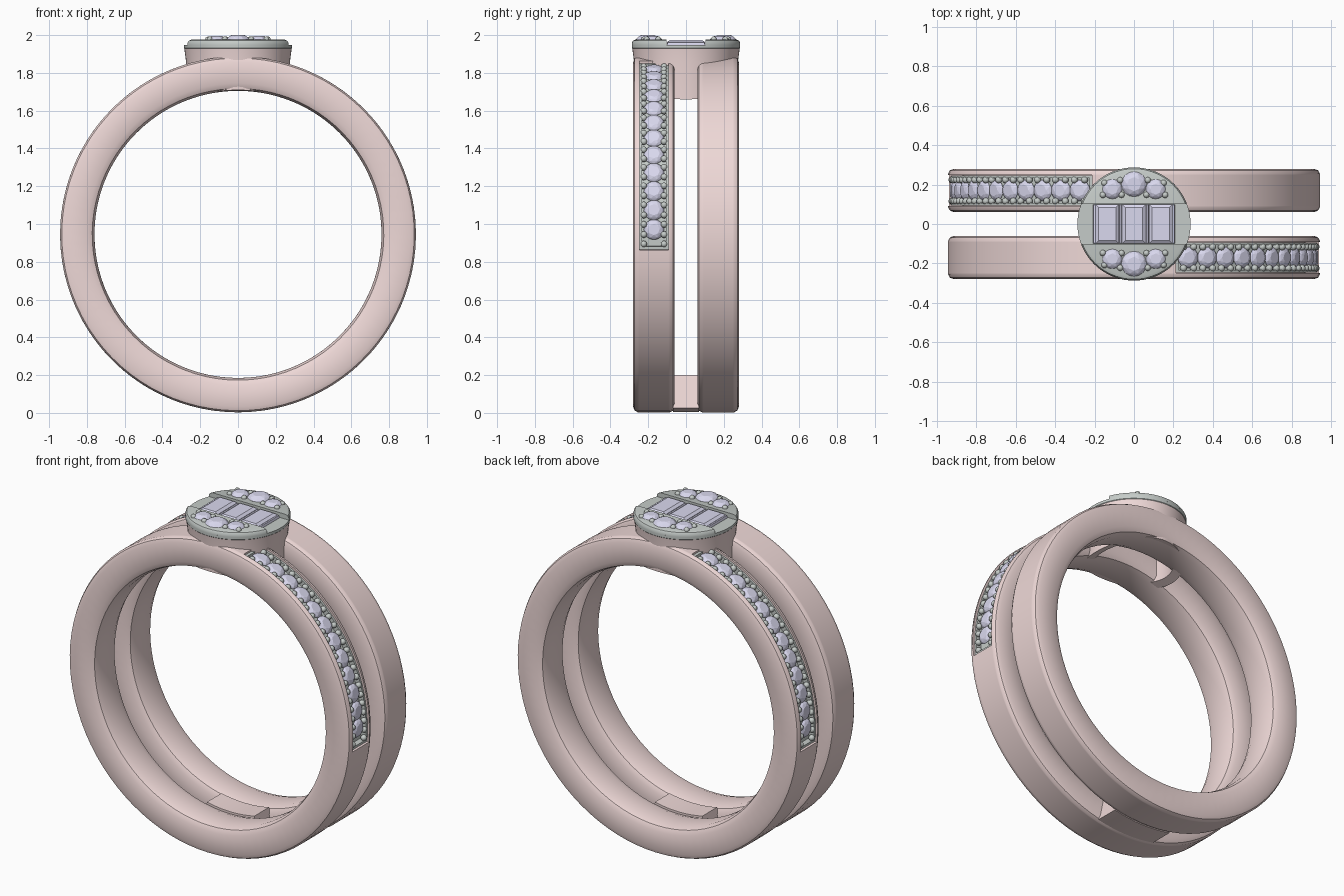
import bpy, bmesh
from math import sin, cos, pi, radians, sqrt, asin
from mathutils import Matrix, Vector

if "Cube" in bpy.data.objects:
    bpy.data.objects.remove(bpy.data.objects["Cube"])

CZ, R_OUT, R_IN, MID = 0.945, 0.942, 0.76, 0.17   # ring centre, radii, band offset in y


def material(name, rgb):
    m = bpy.data.materials.new(name)
    m.diffuse_color = (*rgb, 1)
    m.use_nodes = True
    m.node_tree.nodes["Principled BSDF"].inputs["Base Color"].default_value = m.diffuse_color
    return m


ROSE = material("rose_metal", (0.86, 0.69, 0.68))
GREY = material("pale_metal", (0.56, 0.60, 0.58))
GEM = material("lilac_stone", (0.70, 0.69, 0.86))


def finish(bm, name, mat, smooth=True, angle=35):
    bmesh.ops.remove_doubles(bm, verts=bm.verts, dist=1e-5)
    bmesh.ops.recalc_face_normals(bm, faces=bm.faces)
    me = bpy.data.meshes.new(name)
    bm.to_mesh(me)
    bm.free()
    me.materials.append(mat)
    ob = bpy.data.objects.new(name, me)
    bpy.context.collection.objects.link(ob)
    if smooth:
        bpy.ops.object.select_all(action='DESELECT')
        ob.select_set(True)
        bpy.context.view_layer.objects.active = ob
        bpy.ops.object.shade_smooth_by_angle(angle=radians(angle))
    return ob


def loft(bm, rings, closed=False):
    """Skin a list of equal-length point loops; cap the ends unless closed."""
    vs = [[bm.verts.new(p) for p in ring] for ring in rings]
    n = len(vs[0])
    for i in range(len(vs) if closed else len(vs) - 1):
        a, b = vs[i], vs[(i + 1) % len(vs)]
        for j in range(n):
            k = (j + 1) % n
            bm.faces.new((a[j], a[k], b[k], b[j]))
    if not closed:
        bm.faces.new(vs[0])
        bm.faces.new(vs[-1])


def section(profile, deg, y0, turn):
    """Place a (y, radius) profile at an angle round the ring axis."""
    a = radians(deg)
    return [turn @ Vector((r * cos(a), y0 + y, CZ + r * sin(a))) for y, r in profile]


def add_gem(bm, radius, mat):
    """Brilliant-cut stone as the hull of table, crown, girdle and tip."""
    pts = [Vector((0, 0, -0.55))]
    for n, r, z, off in ((8, 0.55, 0.34, 0), (8, 0.84, 0.2, 0.5), (16, 1, 0, 0)):
        pts += [Vector((r * cos(2 * pi * (i + off) / n), r * sin(2 * pi * (i + off) / n), z))
                for i in range(n)]
    vs = [bm.verts.new(mat @ (p * radius)) for p in pts]
    bmesh.ops.convex_hull(bm, input=vs)


def add_bead(bm, p, r):
    bmesh.ops.create_icosphere(bm, subdivisions=2, radius=r, matrix=Matrix.Translation(p))


def band_profile(h):
    w, c = 0.11, 0.0775
    return [(-0.06, R_IN), (0.06, R_IN), (0.095, R_IN + 0.012), (w, R_IN + 0.04),
            (w, R_OUT - 0.03), (w - 0.008, R_OUT - 0.009), (w - 0.025, R_OUT),
            (c, R_OUT), (c, h), (-c, h), (-c, R_OUT),
            (-w + 0.025, R_OUT), (-w + 0.008, R_OUT - 0.009), (-w, R_OUT - 0.03),
            (-w, R_IN + 0.04), (-0.095, R_IN + 0.012)]


# Two bands, the second being the first turned half way round the z axis
START, END, COUNT = -5, 77, 12
for name, turn in (("front", Matrix()), ("back", Matrix.Rotation(pi, 4, 'Z'))):
    # band with a groove for the stones
    bm = bmesh.new()
    rings = []
    n_in, n_out = 20, 68
    for i in range(n_in + 1):
        rings.append(section(band_profile(0.87), START + (END - START) * i / n_in, -MID, turn))
    for i in range(n_out + 1):
        rings.append(section(band_profile(R_OUT), END + (360 + START - END) * i / n_out, -MID, turn))
    loft(bm, rings, closed=True)
    finish(bm, name + "_band", ROSE)

    # grey tray lining the groove, with end lips
    bm = bmesh.new()
    c, t, top, floor = 0.077, 0.013, 0.93, 0.897

    def tray(h):
        return [(-c, 0.871), (c, 0.871), (c, top), (c - t, top), (c - t, h),
                (-c + t, h), (-c + t, top), (-c, top)]
    rings = [section(tray(top), START + 0.1, -MID, turn), section(tray(top), START + 1, -MID, turn)]
    for i in range(n_in + 1):
        rings.append(section(tray(floor), START + 1 + (END - START - 2) * i / n_in, -MID, turn))
    rings += [section(tray(top), END - 1, -MID, turn), section(tray(top), END - 0.1, -MID, turn)]
    loft(bm, rings)
    finish(bm, name + "_stone_tray", GREY)

    # row of round stones and the two rows of holding beads
    gems, beads = bmesh.new(), bmesh.new()
    step = 6.45
    for i in range(COUNT):
        deg = 1.6 + step * i
        place = (turn @ Matrix.Translation((0, -MID, CZ)) @ Matrix.Rotation(radians(90 - deg), 4, 'Y')
                 @ Matrix.Translation((0, 0, 0.915)))
        add_gem(gems, 0.054, place)
    for i in range(COUNT + 1):
        for off in (-0.24, 0.24):
            deg = 1.6 + step * (i - 0.5 + off)
            if START + 1.5 < deg < END - 1:
                for y in (-0.054, 0.054):
                    add_bead(beads, section([(y, 0.922)], deg, -MID, turn)[0], 0.018)
    finish(gems, name + "_band_stones", GEM, smooth=False)
    finish(beads, name + "_band_beads", GREY)

# Bridge joining the bands at the bottom
bm = bmesh.new()
prof = [(-0.07, R_IN + 0.002), (0.07, R_IN + 0.002), (0.07, R_OUT - 0.002), (-0.07, R_OUT - 0.002)]
loft(bm, [section(prof, 258 + 3 * i, 0, Matrix()) for i in range(9)])
finish(bm, "bottom_bridge", ROSE)

# Hollow collar under the head, its lower edge following the finger hole
bm = bmesh.new()
rings = []
for i in range(64):
    a = 2 * pi * i / 64
    ring = []
    for r, z in ((0.27, None), (0.275, 1.86), (0.285, 1.935), (0.22, 1.935), (0.22, None)):
        x, y = r * cos(a), r * sin(a)
        ring.append((x, y, CZ + sqrt((R_IN + 0.004) ** 2 - x * x) if z is None else z))
    rings.append(ring)
loft(bm, rings, closed=True)
finish(bm, "head_collar", ROSE)

# Round head plate: lower disc plus two raised segments either side of a trough
bm = bmesh.new()
loft(bm, [[(r * cos(2 * pi * i / 64), r * sin(2 * pi * i / 64), z) for i in range(64)]
          for r, z in ((0.28, 1.925), (0.287, 1.932), (0.287, 1.948))])
finish(bm, "head_plate", GREY)
bm = bmesh.new()
for s in (1, -1):
    rings = []
    for r, z in ((0.287, 1.947), (0.287, 1.96), (0.28, 1.971), (0.265, 1.977)):
        a0 = asin(0.104 / r)
        angs = [a0 + (pi - 2 * a0) * i / 28 for i in range(29)]
        rings.append([(r * cos(a), s * r * sin(a), z) for a in angs])
    loft(bm, rings)
finish(bm, "head_raised_edges", GREY)

# Three step-cut rectangular stones with narrow stones between them
bm = bmesh.new()


def add_baguette(x, w, d, z0, z1, inset):
    loft(bm, [[(x + sx * (w - k), sy * (d - k), z) for sx, sy in ((-1, -1), (1, -1), (1, 1), (-1, 1))]
              for z, k in ((z0, 0), (z1 - 0.012, 0), (z1, inset))])


for x in (-0.135, 0, 0.135):
    add_baguette(x, 0.06, 0.1, 1.945, 1.975, 0.016)
for x in (-0.0675, 0.0675, -0.2, 0.2):
    add_baguette(x, 0.0075, 0.1, 1.945, 1.962, 0.003)
finish(bm, "head_rectangular_stones", GEM, smooth=False)

# Round stones and beads on the raised edges
gems, beads = bmesh.new(), bmesh.new()
for s in (1, -1):
    for x, y, r in ((0, 0.202, 0.064), (0.11, 0.177, 0.05), (-0.11, 0.177, 0.05)):
        add_gem(gems, r, Matrix.Translation((x, s * y, 1.978)))
    for x, y in ((0.07, 0.222), (0.063, 0.148), (0.158, 0.147), (0.15, 0.208)):
        for sx in (1, -1):
            add_bead(beads, Vector((sx * x, s * y, 1.977)), 0.016)
finish(gems, "head_round_stones", GEM, smooth=False)
finish(beads, "head_beads", GREY)
